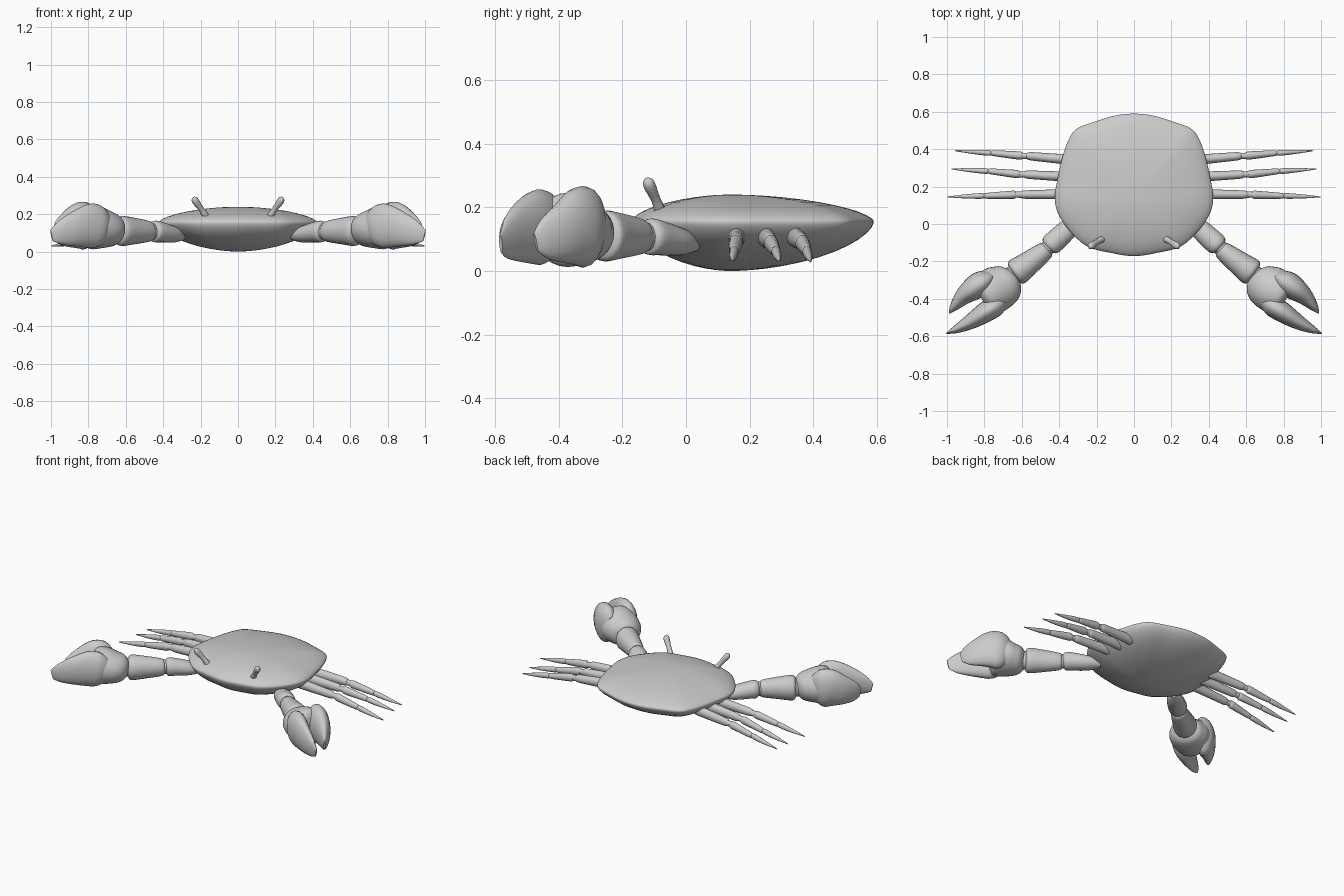
import bpy, bmesh, math
from mathutils import Vector

cube = bpy.data.objects.get("Cube")
if cube:
    bpy.data.objects.remove(cube, do_unlink=True)

# Single shell colour
shell = bpy.data.materials.new("shell_grey")
shell.use_nodes = True
grey = (0.6, 0.6, 0.6, 1)
shell.diffuse_color = grey
shell.node_tree.nodes["Principled BSDF"].inputs["Base Color"].default_value = grey
parts = []


def finish(name, bm):
    bmesh.ops.recalc_face_normals(bm, faces=bm.faces)
    mesh = bpy.data.meshes.new(name)
    bm.to_mesh(mesh)
    bm.free()
    mesh.materials.append(shell)
    obj = bpy.data.objects.new(name, mesh)
    bpy.context.collection.objects.link(obj)
    parts.append(obj)


def spline(points, steps, closed=False):
    """Catmull-Rom curve through tuples of any length."""
    n = len(points)
    get = (lambda i: points[i % n]) if closed else (lambda i: points[max(0, min(n - 1, i))])
    out = []
    for i in range(n if closed else n - 1):
        for s in range(steps):
            t = s / steps
            out.append(tuple(
                b + t / 2 * (c - a + t * (2 * a - 5 * b + 4 * c - d + t * (3 * (b - c) + d - a)))
                for a, b, c, d in zip(get(i - 1), get(i), get(i + 1), get(i + 2))))
    return out if closed else out + [points[-1]]


def bridge(bm, rings):
    for r0, r1 in zip(rings, rings[1:]):
        n = len(r0)
        for k in range(n):
            bm.faces.new((r0[k], r0[(k + 1) % n], r1[(k + 1) % n], r1[k]))


def loft(name, stations, side, sides=20, steps=4):
    """Elliptical tube; a station is x, y, z, half width, half height."""
    path = spline(stations, steps)
    bm = bmesh.new()
    rings = []
    for i, (x, y, z, w, h) in enumerate(path):
        ahead, behind = path[min(i + 1, len(path) - 1)], path[max(i - 1, 0)]
        along = (Vector(ahead[:3]) - Vector(behind[:3])).normalized()
        across = along.cross(Vector((0, 0, 1))).normalized()
        up = across.cross(along)
        ring = []
        for k in range(sides):
            a = math.tau * k / sides
            p = Vector((x, y, z)) + across * w * math.cos(a) + up * h * math.sin(a)
            ring.append(bm.verts.new((p.x * side, p.y, p.z)))
        rings.append(ring)
    bridge(bm, rings)
    bm.faces.new(rings[0])
    bm.faces.new(rings[-1])
    finish(name, bm)


def segment(name, a, b, ra, rb, side):
    """Tapered limb segment with softened ends; ra and rb are (width, height)."""
    a, b = Vector(a), Vector(b)
    stations = []
    for t, scale in ((0, 0.7), (0.07, 0.95), (0.2, 1), (0.8, 1), (0.95, 0.95), (1, 0.7)):
        radii = [(u + (v - u) * t) * scale for u, v in zip(ra, rb)]
        stations.append((*a.lerp(b, t), *radii))
    loft(name, stations, side, 16, 3)


# Body: outline rings shrinking towards the top and bottom of a flat shell
half = [(0.12, -0.155), (0.25, -0.12), (0.35, -0.03), (0.41, 0.065), (0.423, 0.15),
        (0.407, 0.25), (0.382, 0.36), (0.35, 0.45), (0.305, 0.51), (0.2, 0.55), (0.1, 0.58)]
outline = [(0, -0.172)] + half + [(0, 0.59)] + [(-x, y) for x, y in reversed(half)]
outline = spline(outline, 4, closed=True)
MID_Y, RIM_Z = 0.14, 0.155
levels = (0.06, 0.15, 0.25, 0.37, 0.5, 0.62, 0.73, 0.82, 0.89, 0.945, 0.98, 0.995)


def shell_ring(bm, s, depth):
    z = RIM_Z + depth * (1 - s ** 1.8) ** 0.6
    return [bm.verts.new((x * s, MID_Y + (y - MID_Y) * s, z)) for x, y in outline]


bm = bmesh.new()
top, bottom = 0.24 - RIM_Z, -RIM_Z
rings = [shell_ring(bm, s, top) for s in levels]
rings.append(shell_ring(bm, 1, 0))
rings += [shell_ring(bm, s, bottom) for s in reversed(levels)]
bridge(bm, rings)
bm.faces.new(rings[0])
bm.faces.new(rings[-1])
finish("body", bm)

# Walking legs: body, knee, ankle and tip positions in y
leg_rows = {"front": (0.16, 0.157, 0.15, 0.145, 0.997),
            "middle": (0.25, 0.265, 0.283, 0.294, 0.975),
            "rear": (0.34, 0.364, 0.38, 0.392, 0.96)}

for side, label in ((1, "left"), (-1, "right")):
    for row, (y0, y1, y2, y3, reach) in leg_rows.items():
        name = f"{label}_{row}_leg"
        knee = reach - 0.375
        ankle = reach - 0.195
        segment(name + "_upper", (0.3, y0, 0.108), (knee - 0.012, y1, 0.092),
                (0.028, 0.034), (0.022, 0.026), side)
        segment(name + "_knee", (knee - 0.03, y1, 0.092), (knee + 0.03, y1, 0.088),
                (0.017, 0.019), (0.016, 0.018), side)
        segment(name + "_middle", (knee + 0.008, y1, 0.09), (ankle, y2, 0.062),
                (0.023, 0.027), (0.015, 0.018), side)
        loft(name + "_tip", [(ankle - 0.005, y2, 0.063, 0.01, 0.012),
                             (ankle + 0.015, y2, 0.06, 0.015, 0.018),
                             (ankle + 0.1, (y2 + y3) / 2, 0.045, 0.011, 0.013),
                             (reach, y3, 0.03, 0.002, 0.003)], side, 14)

    # Claw arm
    loft(label + "_arm_base", [(0.29, 0.03, 0.082, 0.02, 0.02), (0.34, -0.015, 0.09, 0.05, 0.042),
                               (0.41, -0.08, 0.103, 0.058, 0.054), (0.447, -0.113, 0.108, 0.056, 0.057),
                               (0.46, -0.125, 0.108, 0.04, 0.04)], side)
    segment(label + "_arm_elbow", (0.44, -0.11, 0.108), (0.49, -0.15, 0.108),
            (0.04, 0.045), (0.04, 0.045), side)
    loft(label + "_arm_middle", [(0.463, -0.133, 0.108, 0.038, 0.042), (0.478, -0.145, 0.108, 0.05, 0.056),
                                 (0.56, -0.208, 0.11, 0.064, 0.072), (0.625, -0.256, 0.11, 0.073, 0.08),
                                 (0.642, -0.268, 0.11, 0.055, 0.06)], side)
    segment(label + "_wrist", (0.62, -0.255, 0.11), (0.67, -0.295, 0.113),
            (0.05, 0.055), (0.055, 0.06), side)

    # Claw palm and its two tall blade-like fingers
    loft(label + "_palm", [(0.645, -0.277, 0.112, 0.055, 0.058), (0.665, -0.295, 0.115, 0.092, 0.083),
                           (0.705, -0.328, 0.12, 0.117, 0.1), (0.76, -0.362, 0.128, 0.122, 0.116),
                           (0.795, -0.385, 0.13, 0.112, 0.11), (0.815, -0.397, 0.13, 0.07, 0.075)],
         side, 28)
    loft(label + "_outer_finger", [(0.765, -0.285, 0.13, 0.035, 0.085), (0.8, -0.305, 0.135, 0.06, 0.12),
                                   (0.845, -0.335, 0.137, 0.066, 0.127), (0.91, -0.385, 0.118, 0.048, 0.098),
                                   (0.96, -0.44, 0.1, 0.025, 0.066), (0.984, -0.472, 0.09, 0.006, 0.03)], side)
    loft(label + "_inner_finger", [(0.7, -0.415, 0.128, 0.035, 0.075), (0.735, -0.435, 0.133, 0.055, 0.107),
                                   (0.785, -0.465, 0.137, 0.056, 0.119), (0.87, -0.52, 0.12, 0.042, 0.095),
                                   (0.95, -0.562, 0.098, 0.022, 0.063), (0.997, -0.582, 0.085, 0.005, 0.03)], side)

    # Eye stalk
    loft(label + "_eye_stalk", [(0.17, -0.08, 0.185, 0.019, 0.019), (0.195, -0.095, 0.225, 0.015, 0.015),
                                (0.224, -0.113, 0.265, 0.019, 0.019), (0.233, -0.12, 0.282, 0.016, 0.016),
                                (0.237, -0.123, 0.29, 0.007, 0.007)], side, 16)

# Smooth shading with kept creases
bpy.ops.object.select_all(action="DESELECT")
for obj in parts:
    obj.select_set(True)
bpy.context.view_layer.objects.active = parts[0]
bpy.ops.object.shade_smooth_by_angle(angle=math.radians(45))
